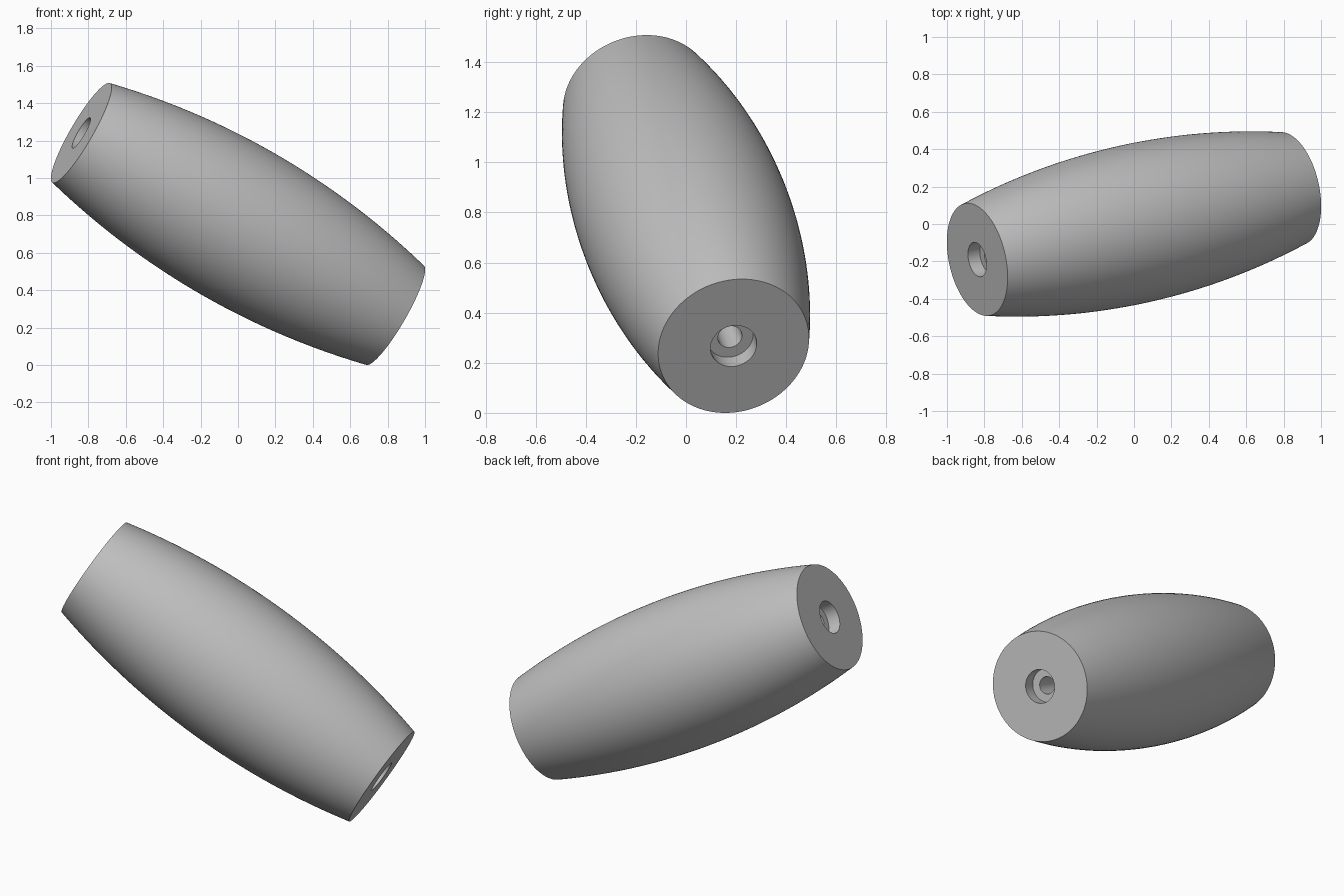
import bpy
import bmesh
import math
from mathutils import Vector

cube = bpy.data.objects.get("Cube")
if cube:
    bpy.data.objects.remove(cube, do_unlink=True)

# Grey material
grey = bpy.data.materials.new("plain grey")
grey.use_nodes = True
colour = (0.52, 0.52, 0.52, 1)
grey.diffuse_color = colour
grey.node_tree.nodes["Principled BSDF"].inputs["Base Color"].default_value = colour

# Main dimensions
AXIS = Vector((0.838, 0.19, -0.487))
HALF = AXIS.length
END_R, MID_R = 0.307, 0.425
BORE_R, COUNTERBORE_R, COUNTERBORE_DEPTH = 0.049, 0.094, 0.075
SIDES, STEPS = 128, 40

# Bulged outer wall, a circular arc
sag = MID_R - END_R
arc_r = (HALF ** 2 + sag ** 2) / (2 * sag)
profile = []
for i in range(STEPS + 1):
    h = HALF * (2 * i / STEPS - 1)
    profile.append((MID_R - arc_r + math.sqrt(arc_r ** 2 - h * h), h))

# Stepped through bore, counterbored at both ends
floor = HALF - COUNTERBORE_DEPTH
profile += [(COUNTERBORE_R, HALF), (COUNTERBORE_R, floor), (BORE_R, floor),
            (BORE_R, -floor), (COUNTERBORE_R, -floor), (COUNTERBORE_R, -HALF)]

# Revolve the closed profile
bm = bmesh.new()
rings = []
for s in range(SIDES):
    a = math.tau * s / SIDES
    rings.append([bm.verts.new((r * math.cos(a), r * math.sin(a), h)) for r, h in profile])
count = len(profile)
for s in range(SIDES):
    a, b = rings[s], rings[(s + 1) % SIDES]
    for i in range(count):
        j = (i + 1) % count
        bm.faces.new((a[i], b[i], b[j], a[j]))
bmesh.ops.recalc_face_normals(bm, faces=bm.faces)

mesh = bpy.data.meshes.new("barrel_grip")
bm.to_mesh(mesh)
bm.free()
mesh.materials.append(grey)

# Tilt the grip along its axis
grip = bpy.data.objects.new("barrel_grip", mesh)
bpy.context.collection.objects.link(grip)
grip.rotation_euler = AXIS.to_track_quat('Z', 'Y').to_euler()
grip.location = (0, 0, 0.754)

bpy.ops.object.select_all(action='DESELECT')
grip.select_set(True)
bpy.context.view_layer.objects.active = grip
bpy.ops.object.shade_smooth_by_angle(angle=math.radians(30))
